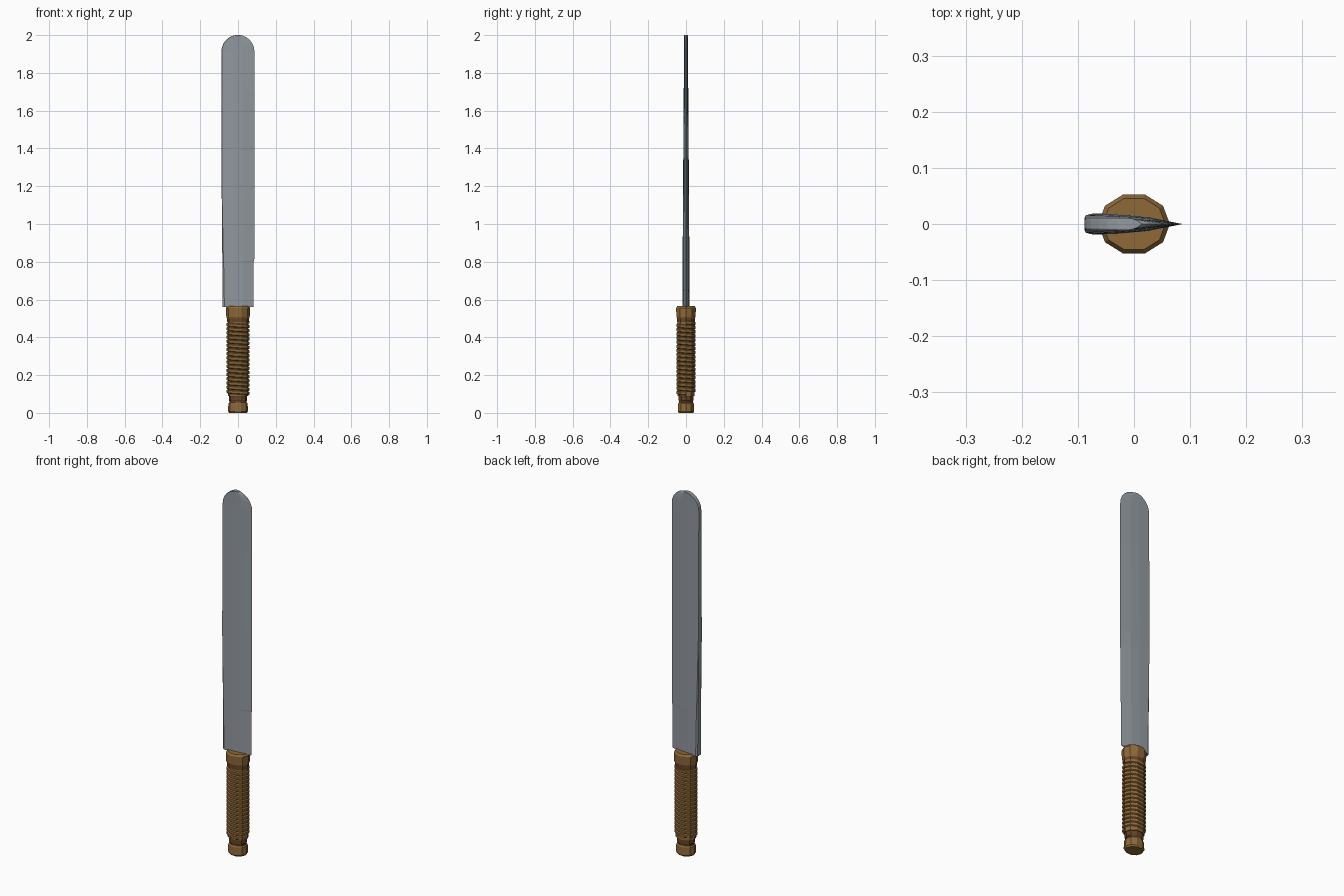
import bpy, bmesh, math

if "Cube" in bpy.data.objects:
    bpy.data.objects.remove(bpy.data.objects["Cube"])


def material(name, col):
    m = bpy.data.materials.new(name)
    m.diffuse_color = (*col, 1)
    m.use_nodes = True
    m.node_tree.nodes["Principled BSDF"].inputs["Base Color"].default_value = m.diffuse_color
    return m


STEEL = material("steel", (0.29, 0.32, 0.35))
TAN = material("tan leather", (0.27, 0.14, 0.04))
BROWN = material("dark brown band", (0.13, 0.055, 0.02))
SIDES = 10
RATIO = 0.86  # handle depth relative to its width


def loft(name, rings, mat):
    """Skin closed rings of points and cap both ends."""
    bm = bmesh.new()
    rows = [[bm.verts.new(p) for p in ring] for ring in rings]
    n = len(rows[0])
    for a, b in zip(rows, rows[1:]):
        for i in range(n):
            j = (i + 1) % n
            bm.faces.new((a[i], a[j], b[j], b[i]))
    bm.faces.new(rows[0][::-1])
    bm.faces.new(rows[-1])
    return finish(name, bm, mat)


def finish(name, bm, mat):
    bmesh.ops.recalc_face_normals(bm, faces=bm.faces[:])
    me = bpy.data.meshes.new(name)
    bm.to_mesh(me)
    bm.free()
    me.materials.append(mat)
    ob = bpy.data.objects.new(name, me)
    bpy.context.collection.objects.link(ob)
    return ob


def turned(name, profile, mat):
    """Ten-sided oval part from (radius, height) pairs."""
    def ring(r, z):
        return [(r * math.cos(math.tau * i / SIDES),
                 r * RATIO * math.sin(math.tau * i / SIDES), z) for i in range(SIDES)]
    return loft(name, [ring(r, z) for r, z in profile], mat)


# Handle ends, bands and core
turned("pommel", [(0.047, 0), (0.053, 0.008), (0.051, 0.05), (0.046, 0.056)], TAN)
turned("lower_band", [(0.045, 0.05), (0.045, 0.062), (0.048, 0.066),
                      (0.048, 0.085), (0.052, 0.1)], BROWN)
turned("grip_core", [(0.054, 0.09), (0.054, 0.495)], TAN)
turned("upper_band", [(0.058, 0.482), (0.058, 0.506)], BROWN)
turned("collar", [(0.058, 0.5), (0.062, 0.508), (0.064, 0.555), (0.056, 0.566)], TAN)

# Spiral grip wrap, one ridge per turn
TURNS, Z0, Z1 = 17, 0.092, 0.49
PITCH = (Z1 - Z0) / (TURNS + 1)
bm = bmesh.new()
columns = []
for k in range(TURNS * SIDES + 1):
    a = -math.tau * k / SIDES
    z = Z0 + PITCH * k / SIDES
    columns.append([bm.verts.new((r * math.cos(a), r * RATIO * math.sin(a), z + f * PITCH))
                    for r, f in ((0.053, 0), (0.060, 0.2), (0.061, 0.8), (0.053, 1))])
for a, b in zip(columns, columns[1:]):
    for i in range(4):
        j = (i + 1) % 4
        bm.faces.new((a[i], a[j], b[j], b[i]))
bm.faces.new(columns[0])
bm.faces.new(columns[-1][::-1])
finish("grip_wrap", bm, TAN)


# Blade: thick spine on the left, cutting edge on the right
def section(xl, xr, z, half, chamfer):
    w = xr - xl
    side = [(xl, half * 0.72), (xl + chamfer, half),
            (xl + 0.36 * w, half * 0.9), (xl + 0.66 * w, half * 0.64)]
    return ([(x, -y, z) for x, y in side] + [(xr, 0, z)]
            + [(x, y, z) for x, y in reversed(side)])


rings = [section(-0.081, 0.081, 0.56, 0.019, 0.009),
         section(-0.082, 0.082, 0.80, 0.018, 0.006),
         section(-0.083, 0.086, 0.805, 0.018, 0.006),
         section(-0.086, 0.087, 1.13, 0.016, 0.002),
         section(-0.088, 0.087, 1.21, 0.0155, 0.002),
         section(-0.088, 0.087, 1.70, 0.012, 0.002)]
for deg in (0, 15, 30, 45, 58, 70, 80):
    t = math.radians(deg)
    c = 0.0875 * math.cos(t)
    rings.append(section(-0.0005 - c, -0.0005 + c, 1.913 + 0.088 * math.sin(t),
                         0.011, min(0.002, c * 0.1)))
loft("blade", rings, STEEL)
